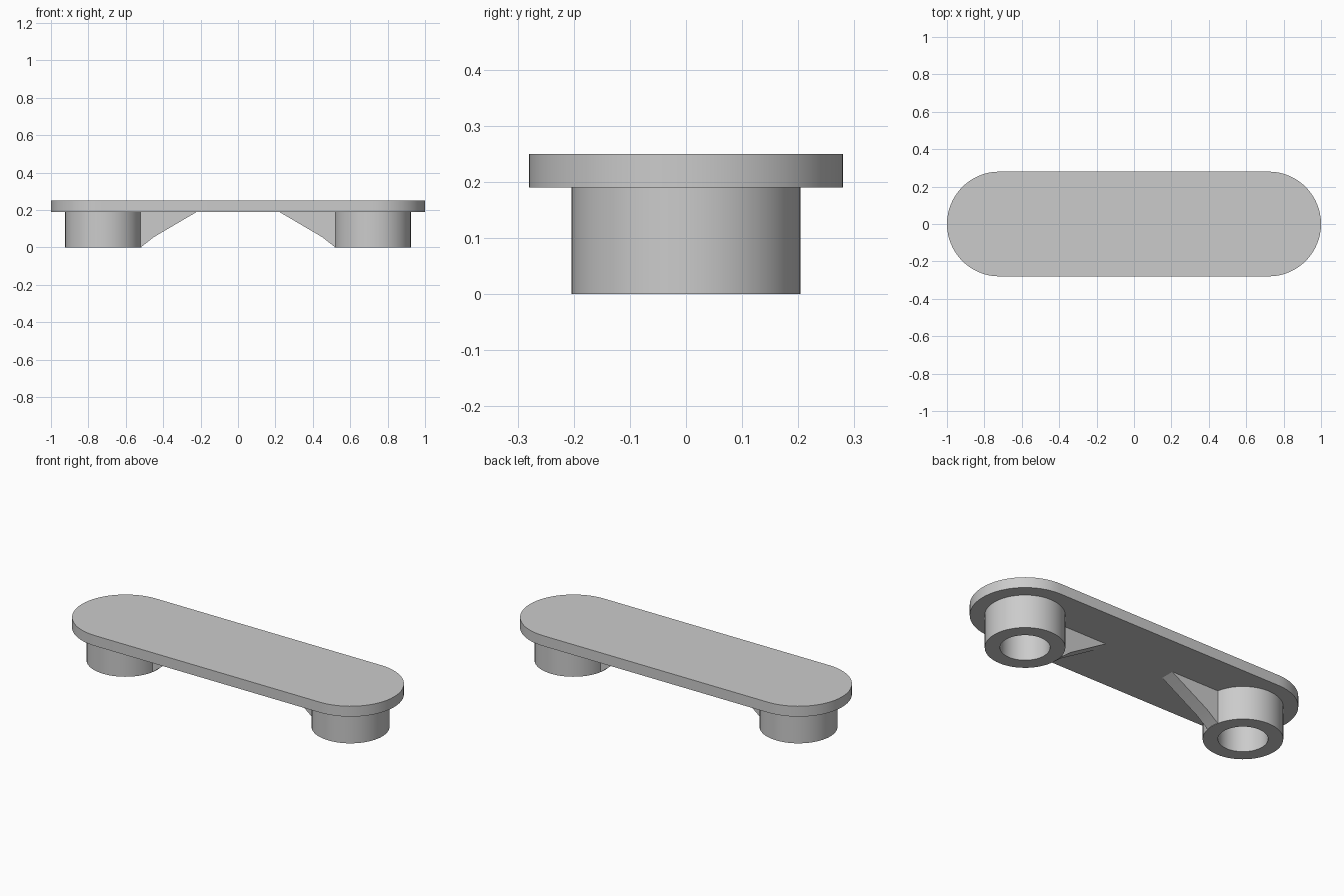
import bpy, bmesh, math

old = bpy.data.objects.get("Cube")
if old:
    bpy.data.objects.remove(old, do_unlink=True)

TOP, UNDER, EMBED = 0.25, 0.19, 0.20
END_X, END_R = 0.72, 0.28
BOSS_R, HOLE_R = 0.204, 0.127
RIB_HALF = 0.04

grey = bpy.data.materials.new("plain_grey")
grey.use_nodes = True
colour = (0.6, 0.6, 0.6, 1)
grey.diffuse_color = colour
grey.node_tree.nodes["Principled BSDF"].inputs["Base Color"].default_value = colour


def finish(name, bm):
    bmesh.ops.recalc_face_normals(bm, faces=bm.faces)
    mesh = bpy.data.meshes.new(name)
    bm.to_mesh(mesh)
    bm.free()
    mesh.materials.append(grey)
    obj = bpy.data.objects.new(name, mesh)
    bpy.context.collection.objects.link(obj)
    bpy.ops.object.select_all(action="DESELECT")
    obj.select_set(True)
    bpy.context.view_layer.objects.active = obj
    bpy.ops.object.shade_smooth_by_angle(angle=math.radians(30))
    return obj


def prism(name, outline, offset):
    bm = bmesh.new()
    face = bm.faces.new([bm.verts.new(p) for p in outline])
    result = bmesh.ops.extrude_face_region(bm, geom=[face], use_keep_orig=True)
    moved = [v for v in result["geom"] if isinstance(v, bmesh.types.BMVert)]
    bmesh.ops.translate(bm, verts=moved, vec=offset)
    return finish(name, bm)


# Rounded handle plate
outline = []
for side, start in ((1, -math.pi / 2), (-1, math.pi / 2)):
    for i in range(33):
        a = start + math.pi * i / 32
        outline.append((side * END_X + END_R * math.cos(a), END_R * math.sin(a), UNDER))
prism("plate", outline, (0, 0, TOP - UNDER))


# Hollow boss, a ring section turned about its axis
def boss(name, x):
    bm = bmesh.new()
    section = [(BOSS_R, EMBED), (BOSS_R, 0), (HOLE_R, 0), (HOLE_R, EMBED)]
    verts = [bm.verts.new((x + r, 0, z)) for r, z in section]
    edges = [bm.edges.new((verts[i], verts[(i + 1) % 4])) for i in range(4)]
    bmesh.ops.spin(bm, geom=verts + edges, cent=(x, 0, 0), axis=(0, 0, 1),
                   angle=math.tau, steps=64, use_merge=True)
    bmesh.ops.remove_doubles(bm, verts=bm.verts, dist=0.0001)
    return finish(name, bm)


# Bosses and the gusset ribs bracing them, one pair per side
for side, label in ((1, "left"), (-1, "right")):
    boss(label + "_boss", side * END_X)
    rib = [(0.22, UNDER), (0.45, 0.055), (0.52, 0), (0.54, 0.002), (0.54, EMBED), (0.22, EMBED)]
    prism(label + "_rib", [(side * x, -RIB_HALF, z) for x, z in rib], (0, 2 * RIB_HALF, 0))
